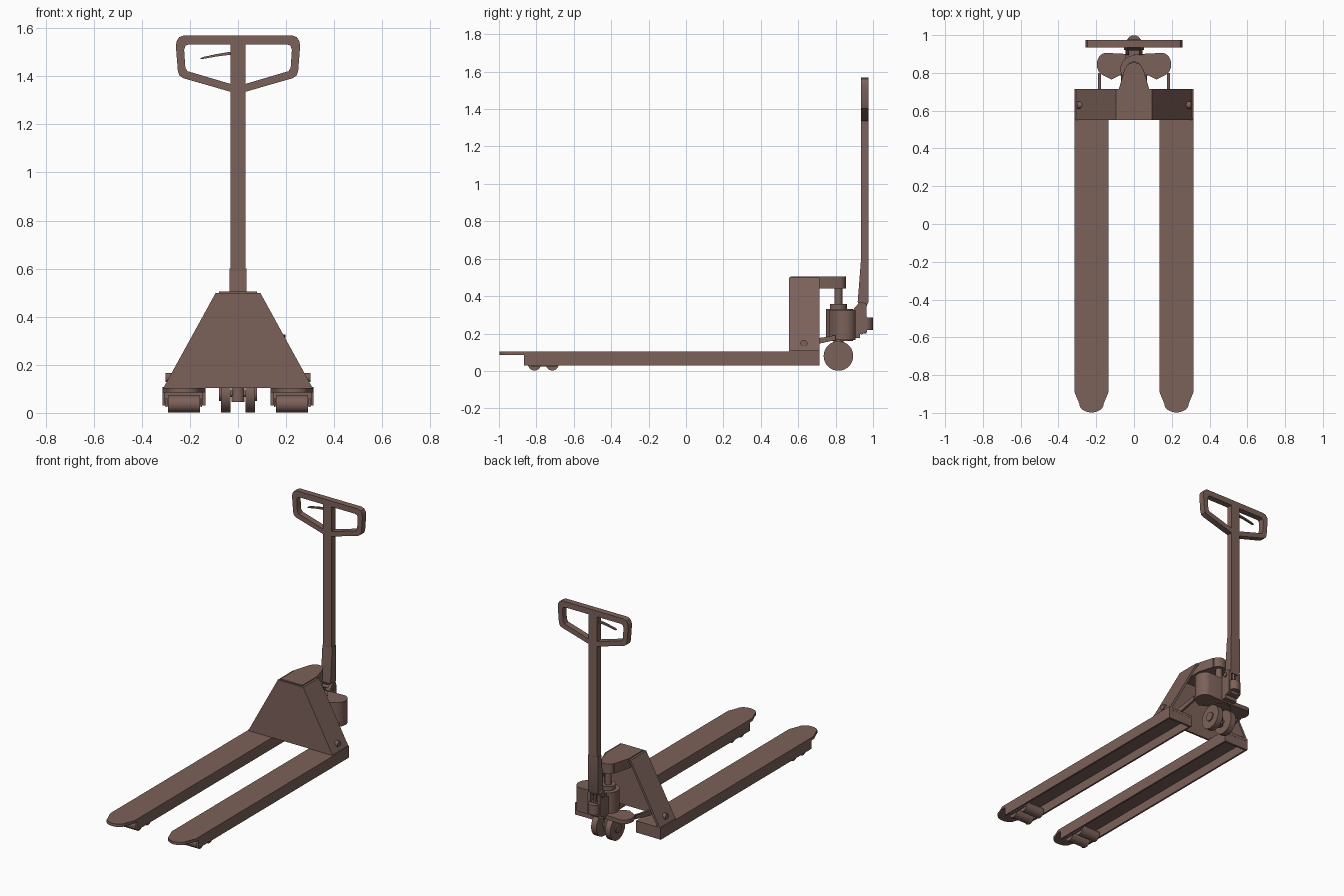
import bpy, bmesh, math
from mathutils import Vector

if "Cube" in bpy.data.objects:
    bpy.data.objects.remove(bpy.data.objects["Cube"])

paint = bpy.data.materials.new("brown_paint")
paint.diffuse_color = (0.2, 0.12, 0.1, 1)
paint.use_nodes = True
paint.node_tree.nodes["Principled BSDF"].inputs["Base Color"].default_value = paint.diffuse_color


def finish(name, bm, mirror=False):
    bmesh.ops.recalc_face_normals(bm, faces=bm.faces)
    me = bpy.data.meshes.new(name)
    bm.to_mesh(me)
    bm.free()
    ob = bpy.data.objects.new(name, me)
    bpy.context.collection.objects.link(ob)
    me.materials.append(paint)
    if mirror:
        ob.modifiers.new("mirror", 'MIRROR').use_axis = (True, False, False)
    return ob


def prism(name, pts, axis, lo, hi, mirror=False):
    """Extrude a 2D profile along an axis; pts are the two remaining axes in order."""
    bm = bmesh.new()

    def place(p, d):
        c = list(p)
        c.insert("xyz".index(axis), d)
        return bm.verts.new(c)
    a = [place(p, lo) for p in pts]
    b = [place(p, hi) for p in pts]
    bm.faces.new(a)
    bm.faces.new(b[::-1])
    for i in range(len(pts)):
        j = (i + 1) % len(pts)
        bm.faces.new((a[i], a[j], b[j], b[i]))
    return finish(name, bm, mirror)


def box(name, x, y, z, mirror=False):
    return prism(name, [(x[0], y[0]), (x[1], y[0]), (x[1], y[1]), (x[0], y[1])], 'z', *z, mirror)


def cyl(name, p, q, r, n=32, mirror=False, r2=None):
    p, q = Vector(p), Vector(q)
    bm = bmesh.new()
    bmesh.ops.create_cone(bm, cap_ends=True, segments=n, radius1=r,
                          radius2=r if r2 is None else r2, depth=(q - p).length)
    m = (q - p).to_track_quat('Z', 'Y').to_matrix().to_4x4()
    m.translation = (p + q) / 2
    bm.transform(m)
    return finish(name, bm, mirror)


def arc(cx, cy, rx, ry, a0, a1, n=8):
    return [(cx + rx * math.cos(math.radians(a0 + (a1 - a0) * i / n)),
             cy + ry * math.sin(math.radians(a0 + (a1 - a0) * i / n))) for i in range(n + 1)]


# Forks: open-bottomed channels with rounded tip plates
prism("fork", [(.135, .03), (.135, .104), (.315, .104), (.315, .03),
               (.303, .03), (.303, .09), (.147, .09), (.147, .03)], 'y', -.865, .715, True)
prism("fork_tip", [(.135, -.86), (.135, -.89)] + arc(.225, -.95, .065, .048, 180, 360, 12)
      + [(.315, -.89), (.315, -.86)], 'z', .085, .104, True)
box("fork_heel", (.137, .313), (.7, .714), (.03, .1), True)

# Load rollers with their carrier plates
for i, y in enumerate((-.81, -.715)):
    cyl(f"load_roller_{i}", (.158, y, .037), (.292, y, .037), .035, mirror=True)
for i, x in enumerate((.149, .294)):
    box(f"roller_carrier_{i}", (x, x + .007), (-.83, -.69), (.024, .06), True)

# Tapered frame: front plate, sloping sides, top cap
prism("frame_front", [(-.302, .104), (.302, .104), (.088, .494), (-.088, .494)], 'y', .55, .563)
prism("frame_side", [(.31, .104), (.094, .497), (.08, .497), (.293, .104)], 'y', .55, .715, True)
box("frame_cap", (-.094, .094), (.55, .715), (.487, .499))
box("frame_foot", (.135, .315), (.56, .715), (.098, .108), True)
cyl("frame_pin", (.25, .63, .147), (.302, .63, .147), .019, 20, True)

# Lifting arm over the ram
prism("lift_arm", [(-.08, .56), (.08, .56), (.08, .715), (.05, .82)]
      + arc(0, .82, .045, .035, 0, 180, 10) + [(-.05, .82), (-.08, .715)], 'z', .44, .505)

# Pump, ram and reservoir
lobe = [(.03, .90)] + arc(.145, .845, .052, .062, 80, -60, 10) + [(.12, .765), (.05, .80)]
outline = lobe + [(-x, y) for x, y in lobe[::-1]]
prism("pump_plate", outline, 'z', .165, .192)
prism("reservoir", lobe + [(.0, .80), (.0, .9)], 'z', .19, .325)
cyl("pump_body", (0, .82, .16), (0, .82, .33), .072)
cyl("pump_collar", (0, .815, .33), (0, .815, .357), .045)
cyl("ram", (0, .815, .35), (0, .815, .45), .021, 24)
prism("link_arm", [(.60, .135), (.64, .13), (.80, .165), (.80, .192), (.74, .18), (.62, .165)],
      'x', .175, .19, True)

# Steering wheels
cyl("steer_wheel", (.032, .815, .08), (.07, .815, .08), .079, 40, True)
cyl("wheel_hub", (.07, .815, .08), (.078, .815, .08), .03, 24, True)
cyl("steer_stem", (0, .815, .045), (0, .815, .17), .026, 24)
cyl("wheel_axle", (-.07, .815, .08), (.07, .815, .08), .014, 16)

# Handle pivot yoke
box("pump_neck", (-.045, .045), (.86, .93), (.175, .31))
prism("yoke_cheek", [(.895, .21), (.895, .33), (.93, .37), (.965, .36), (.968, .21), (.94, .195)],
      'x', .026, .045, True)
box("yoke_block", (-.028, .028), (.90, .965), (.2, .29))
cyl("yoke_roller", (0, .96, .22), (0, .96, .285), .039, 24)
cyl("yoke_pin", (-.052, .935, .335), (.052, .935, .335), .014, 16)
cyl("valve_rod", (0, .955, .28), (0, .955, .36), .009, 12)

# Handle mast with a thicker tapered socket
box("mast", (-.031, .031), (.935, .975), (.5, 1.54))
prism("mast_socket", [(.918, .37), (.93, .345), (.965, .345), (.976, .37), (.976, .6), (.936, .6)],
      'x', -.036, .036)

# Handle loop: outer outline with two holes, from a filled 2D curve
half = [(.225, 1.57), (.245, 1.562), (.256, 1.545), (.258, 1.52), (.25, 1.42),
        (.243, 1.402), (.228, 1.392), (.03, 1.335)]
hole = [(.031, 1.532), (.205, 1.532), (.218, 1.527), (.224, 1.51), (.219, 1.435),
        (.21, 1.421), (.031, 1.368)]
cu = bpy.data.curves.new("handle_curve", 'CURVE')
cu.dimensions, cu.fill_mode, cu.extrude = '2D', 'BOTH', .02


def flip(pts):
    return [(-x, z) for x, z in pts[::-1]]


for pts in (half + flip(half), hole, flip(hole)):
    s = cu.splines.new('POLY')
    s.points.add(len(pts) - 1)
    s.use_cyclic_u = True
    for p, (x, z) in zip(s.points, pts):
        p.co = (x, z, 0, 1)
tmp = bpy.data.objects.new("handle_tmp", cu)
bpy.context.collection.objects.link(tmp)
bpy.context.view_layer.update()
me = bpy.data.meshes.new_from_object(tmp)
bpy.data.objects.remove(tmp)
bm = bmesh.new()
bm.from_mesh(me)
for v in bm.verts:
    v.co = (v.co.x, .955 - v.co.z, v.co.y)
bmesh.ops.remove_doubles(bm, verts=bm.verts, dist=1e-5)
me.materials.clear()
finish("handle_loop", bm)

# Release lever
prism("release_lever", [(-.025, 1.503), (-.09, 1.492), (-.145, 1.48), (-.16, 1.472),
                        (-.145, 1.472), (-.09, 1.482), (-.025, 1.49)], 'y', .948, .962)

# Smooth the round parts, keep hard edges
bpy.ops.object.select_all(action='SELECT')
bpy.context.view_layer.objects.active = bpy.data.objects["mast"]
bpy.ops.object.shade_smooth_by_angle(angle=math.radians(30))
